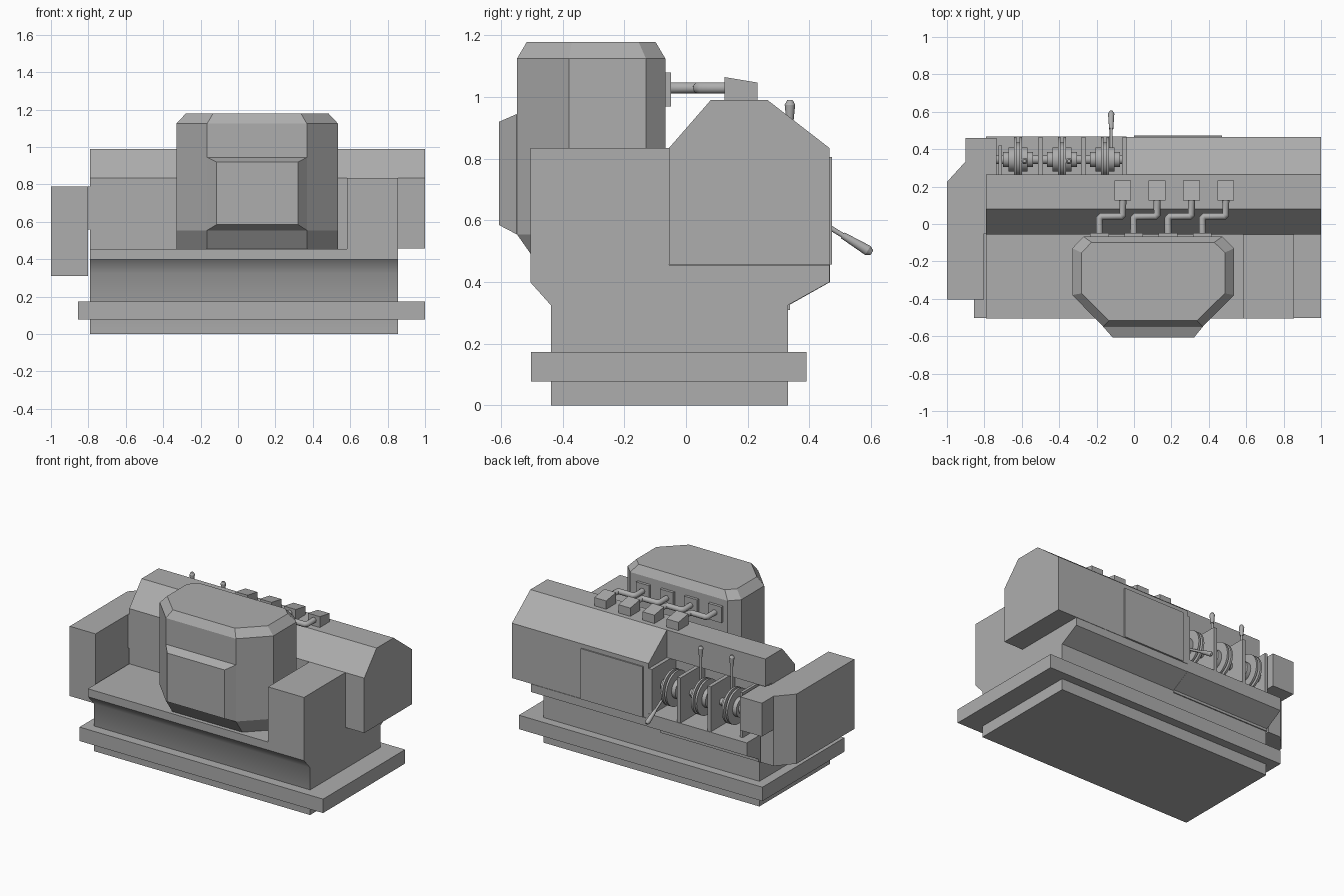
import bpy, bmesh, math
from mathutils import Vector

if "Cube" in bpy.data.objects:
    bpy.data.objects.remove(bpy.data.objects["Cube"])

grey = bpy.data.materials.new("machine_grey")
grey.diffuse_color = (0.42, 0.42, 0.42, 1)
grey.use_nodes = True
grey.node_tree.nodes["Principled BSDF"].inputs["Base Color"].default_value = grey.diffuse_color


def finish(name, bm):
    bmesh.ops.recalc_face_normals(bm, faces=bm.faces)
    me = bpy.data.meshes.new(name)
    bm.to_mesh(me)
    bm.free()
    me.materials.append(grey)
    ob = bpy.data.objects.new(name, me)
    bpy.context.collection.objects.link(ob)
    return ob


def loft(name, rings):
    """Skin a stack of matching closed rings and cap both ends."""
    bm = bmesh.new()
    vs = [[bm.verts.new(p) for p in ring] for ring in rings]
    n = len(rings[0])
    for a, b in zip(vs, vs[1:]):
        for i in range(n):
            j = (i + 1) % n
            bm.faces.new((a[i], a[j], b[j], b[i]))
    bm.faces.new(vs[0])
    bm.faces.new(vs[-1])
    return finish(name, bm)


def prism_x(name, profile, x0, x1):
    """Extrude a (y, z) profile along x."""
    return loft(name, [[(x, y, z) for y, z in profile] for x in (x0, x1)])


def box(name, x0, x1, y0, y1, z0, z1):
    return prism_x(name, [(y0, z0), (y1, z0), (y1, z1), (y0, z1)], x0, x1)


def rod(name, p, q, r, r2=None, n=20):
    """Round bar between two points."""
    p, q = Vector(p), Vector(q)
    bm = bmesh.new()
    bmesh.ops.create_cone(bm, cap_ends=True, segments=n, radius1=r,
                          radius2=r if r2 is None else r2, depth=(q - p).length)
    rot = (q - p).to_track_quat('Z', 'Y').to_matrix().to_4x4()
    rot.translation = (p + q) / 2
    bm.transform(rot)
    for f in bm.faces:
        f.smooth = len(f.verts) == 4
    return finish(name, bm)


# Base and bed
box("base_flange", -0.855, 1.0, -0.503, 0.39, 0.077, 0.173)
bed = prism_x("bed", [(-0.438, 0), (-0.438, 0.325), (-0.505, 0.4), (-0.505, 0.455),
                      (0.465, 0.455), (0.465, 0.4), (0.33, 0.325), (0.33, 0)], -0.79, 0.856)
for f in bed.data.polygons:      # soft shading below the front ledge
    f.use_smooth = f.center.y < -0.43 and f.center.z < 0.4
prism_x("drive_tray", [(0.3, 0.31), (0.337, 0.31), (0.337, 0.327), (0.467, 0.4), (0.467, 0.49),
                       (0.2, 0.49), (0.2, 0.31)], -0.79, -0.04)

# Housing, ridge over the open drive bay, end block and door
prism_x("housing", [(-0.055, 0.457), (-0.055, 0.835), (0.08, 0.99), (0.265, 0.99),
                    (0.465, 0.835), (0.465, 0.457)], -0.04, 1.0)
prism_x("ridge", [(-0.055, 0.455), (-0.055, 0.835), (0.08, 0.99), (0.265, 0.99),
                  (0.265, 0.8), (0.2, 0.8), (0.2, 0.455)], -0.79, -0.04)
box("end_block", 0.583, 0.856, -0.505, -0.055, 0.455, 0.835)
box("door", 0.0, 0.47, 0.46, 0.474, 0.457, 0.805)

# Side cabinet with chamfered rear corner, and its arm into the drive bay
cab = [(-0.803, -0.403), (-1, -0.403), (-1, 0.225), (-0.9, 0.335), (-0.803, 0.335)]
loft("side_cabinet", [[(x, y, z) for x, y in cab] for z in (0.31, 0.79)])
box("cabinet_mount", -0.81, -0.785, -0.05, 0.225, 0.56, 0.79)
box("cabinet_arm", -0.9, -0.735, 0.225, 0.46, 0.56, 0.79)

# Tank: chamfered plan, undercut front, bevelled top
plan = [(-0.33, -0.38), (-0.165, -0.548), (0.368, -0.548), (0.535, -0.38),
        (0.535, -0.13), (0.472, -0.067), (-0.27, -0.067), (-0.33, -0.13)]
low = [(x, y + (0.07 if i < 4 else 0), 0.455) for i, (x, y) in enumerate(plan)]
top = [(0.1025 + (x - 0.1025) * 0.885, -0.3075 + (y + 0.3075) * 0.87, 1.178) for x, y in plan]
loft("tank", [low, [(x, y, 0.555) for x, y in plan], [(x, y, 1.125) for x, y in plan], top])


# Raised front panel on the tank
def panel_ring(x0, x1, y, z0, z1):
    return [(x0, y, z0), (x1, y, z0), (x1, y, z1), (x0, y, z1)]


loft("tank_panel", [panel_ring(-0.165, 0.368, -0.543, 0.555, 0.945),
                    panel_ring(-0.165, 0.368, -0.549, 0.555, 0.945),
                    panel_ring(-0.115, 0.322, -0.606, 0.585, 0.92)])

# Four bent pipes with flange on the tank and outlet block on the ridge
for i in range(4):
    x = -0.06 + 0.1835 * i
    xt = x - 0.125
    box("pipe_flange", xt - 0.05, xt + 0.05, -0.07, -0.048, 0.97, 1.08)
    prism_x("outlet_block", [(0.125, 0.985), (0.125, 1.065), (0.232, 1.047), (0.232, 0.985)],
            x - 0.045, x + 0.045)
    path = [(xt, -0.06, 1.03), (xt, 0.03, 1.03), (xt + 0.01, 0.04, 1.03),
            (x - 0.01, 0.04, 1.03), (x, 0.05, 1.03), (x, 0.13, 1.03)]
    cu = bpy.data.curves.new("pipe", 'CURVE')
    cu.dimensions = '3D'
    cu.bevel_depth = 0.019
    cu.bevel_resolution = 3
    cu.use_fill_caps = True
    sp = cu.splines.new('POLY')
    sp.points.add(len(path) - 1)
    for pt, co in zip(sp.points, path):
        pt.co = (*co, 1)
    cu.materials.append(grey)
    bpy.context.collection.objects.link(bpy.data.objects.new("pipe", cu))

# Drive shaft, bearing plates and pulleys
SY, SZ = 0.345, 0.655
rod("drive_shaft", (-0.75, SY, SZ), (-0.04, SY, SZ), 0.024)
for x in (-0.5, -0.27, -0.052):
    box("bearing_plate", x - 0.013, x + 0.013, 0.2, 0.463, 0.48, 0.8)
box("end_plate", -0.725, -0.705, 0.2, 0.42, 0.48, 0.8)
for x in (-0.62, -0.385, -0.155):
    for r, w in ((0.04, 0.08), (0.065, 0.05), (0.09, 0.02)):
        rod("pulley_hub", (x - w, SY, SZ), (x + w, SY, SZ), r, n=32)
    for s in (-0.015, 0.015):
        rod("pulley_rim", (x + s - 0.007, SY, SZ), (x + s + 0.007, SY, SZ), 0.12, n=40)


# Control levers with tapered grips
def lever(x, dy, dz, length, grip):
    d = Vector((0, dy, dz)).normalized()
    hub = Vector((x, SY - 0.008, SZ))
    tip, neck = hub + d * length, hub + d * (length - grip)
    rod("lever_stem", hub, neck, 0.008, n=12)
    rod("lever_grip", neck, tip - d * 0.015, 0.011, 0.017, n=16)
    rod("lever_tip", tip - d * 0.015, tip, 0.017, 0.009, n=16)


lever(-0.585, 0, 1, 0.335, 0.075)
lever(-0.348, 0, 1, 0.335, 0.075)
lever(-0.122, 0.262, -0.158, 0.31, 0.11)
